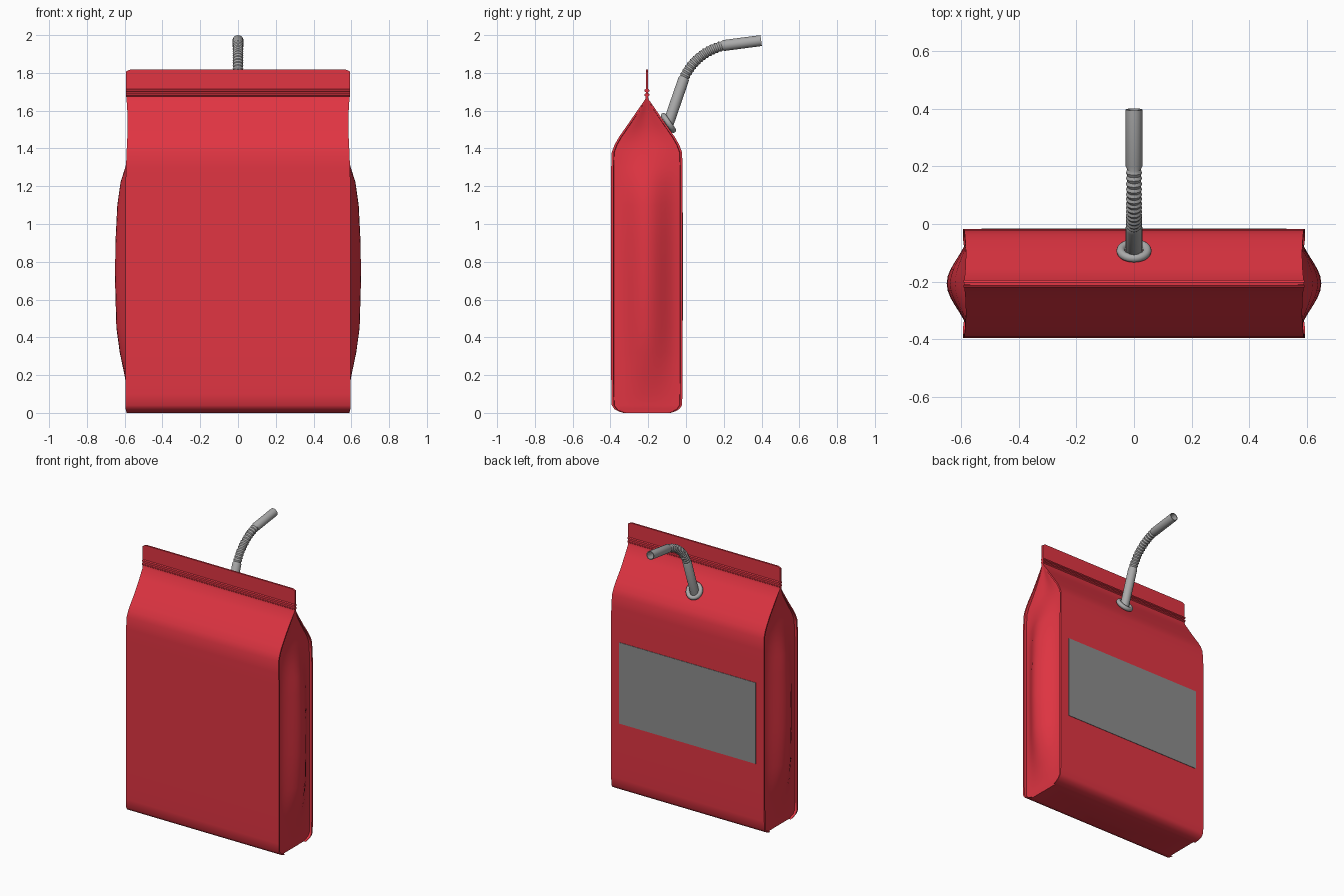
import bpy, bmesh, math
from mathutils import Vector

if "Cube" in bpy.data.objects:
    bpy.data.objects.remove(bpy.data.objects["Cube"])


def material(name, rgb):
    m = bpy.data.materials.new(name)
    m.diffuse_color = (*rgb, 1)
    m.use_nodes = True
    m.node_tree.nodes["Principled BSDF"].inputs["Base Color"].default_value = m.diffuse_color
    return m


RED = material("pouch red", (0.75, 0.035, 0.055))
GREY = material("straw grey", (0.40, 0.40, 0.40))
LABEL = material("label grey", (0.27, 0.27, 0.27))
CY = -0.207  # centre line of the pouch in y


def finish(obj, mat, angle):
    obj.data.materials.append(mat)
    bpy.ops.object.select_all(action='DESELECT')
    obj.select_set(True)
    bpy.context.view_layer.objects.active = obj
    bpy.ops.object.shade_smooth_by_angle(angle=math.radians(angle))


def loft(name, rings, mat, angle):
    """Skin a list of closed rings and cap both ends."""
    bm = bmesh.new()
    rows = [[bm.verts.new(p) for p in ring] for ring in rings]
    n = len(rows[0])
    for a, b in zip(rows, rows[1:]):
        for i in range(n):
            j = (i + 1) % n
            bm.faces.new((a[i], a[j], b[j], b[i]))
    bm.faces.new(rows[0][::-1])
    bm.faces.new(rows[-1])
    bmesh.ops.recalc_face_normals(bm, faces=bm.faces)
    me = bpy.data.meshes.new(name)
    bm.to_mesh(me)
    bm.free()
    obj = bpy.data.objects.new(name, me)
    bpy.context.collection.objects.link(obj)
    finish(obj, mat, angle)
    return obj


# Pouch: height, half depth, half width, side bulge
sections = [
    (0.0, .125, .590, 0), (.008, .150, .592, 0), (.02, .172, .595, 0), (.04, .186, .595, 0),
    (.10, .188, .595, .005), (.20, .189, .595, .022), (.32, .189, .595, .047),
    (.45, .189, .595, .065), (.70, .189, .595, .072), (.90, .189, .595, .070),
    (1.10, .189, .595, .060), (1.22, .189, .595, .043), (1.30, .189, .593, .020),
    (1.38, .186, .590, .003), (1.42, .171, .588, -.003), (1.46, .148, .586, -.008),
    (1.52, .106, .584, -.012), (1.60, .051, .586, -.008), (1.66, .009, .590, 0),
    # sealed fin with two pressed ridges
    (1.675, .006, .592, 0), (1.680, .013, .592, 0), (1.688, .013, .592, 0),
    (1.692, .006, .592, 0), (1.698, .006, .592, 0), (1.702, .013, .592, 0),
    (1.710, .013, .592, 0), (1.715, .006, .592, 0), (1.808, .006, .592, 0),
    (1.818, .006, .570, 0)]


def pouch_ring(z, d, w, bulge):
    lip = min(.012, d * .3)               # seam lip along each side edge
    inset = .016 * min(1, d / .15)
    side = [(w, -d), (w, -d + lip)]
    inner = d - lip - .002 * min(1, d / .15)
    for k in range(15):
        t = -1 + 2 * k / 14
        side.append((w - inset + bulge * math.cos(math.pi * t / 2) ** 2, t * inner))
    side += [(w, d - lip), (w, d)]
    half = side + [(w / 2, d), (0, d)]
    other = [(-x, -y) for x, y in half]   # half-turn gives the other side
    return [(x, CY + y, z) for x, y in half + other]


loft("pouch", [pouch_ring(*s) for s in sections], RED, 50)

# Label plate on the back
bpy.ops.mesh.primitive_cube_add(size=1, location=(0, CY + .189, .775))
label = bpy.context.object
label.name = "back_label"
label.scale = (1.06, .006, .57)
label.data.materials.append(LABEL)

# Collar where the straw enters the sloped shoulder
bpy.ops.mesh.primitive_torus_add(major_radius=.046, minor_radius=.015, major_segments=32,
                                 minor_segments=10, location=(0, -.093, 1.535),
                                 rotation=(-math.radians(55.7), 0, 0))
collar = bpy.context.object
collar.name = "straw_collar"
finish(collar, GREY, 60)


# Straw: lower tube, corrugated bend, mouth tube with a hollow end
def straw_ring(p, direction, r, n=20):
    d = direction.normalized()
    up = Vector((-d.y, d.x))
    ring = []
    for i in range(n):
        a = 2 * math.pi * i / n
        q = p + up * (r * math.sin(a))
        ring.append((r * math.cos(a), q.x, q.y))
    return ring


start, knee = Vector((-.108, 1.49)), Vector((-.012, 1.768))
ctrl, elbow, tip = Vector((.048, 1.905)), Vector((.20, 1.945)), Vector((.398, 1.971))
rings = [straw_ring(start, knee - start, .029), straw_ring(knee, knee - start, .029)]
steps = 28
for i in range(1, steps):
    t = i / steps
    p = knee * (1 - t) ** 2 + ctrl * (2 * t * (1 - t)) + elbow * t ** 2
    tangent = (ctrl - knee) * (1 - t) + (elbow - ctrl) * t
    rings.append(straw_ring(p, tangent, .0235 if i % 2 else .028))
last = tip - elbow
rings += [straw_ring(elbow, last, .029), straw_ring(tip, last, .029),
          straw_ring(tip, last, .024), straw_ring(elbow, last, .024)]
loft("straw", rings, GREY, 40)
